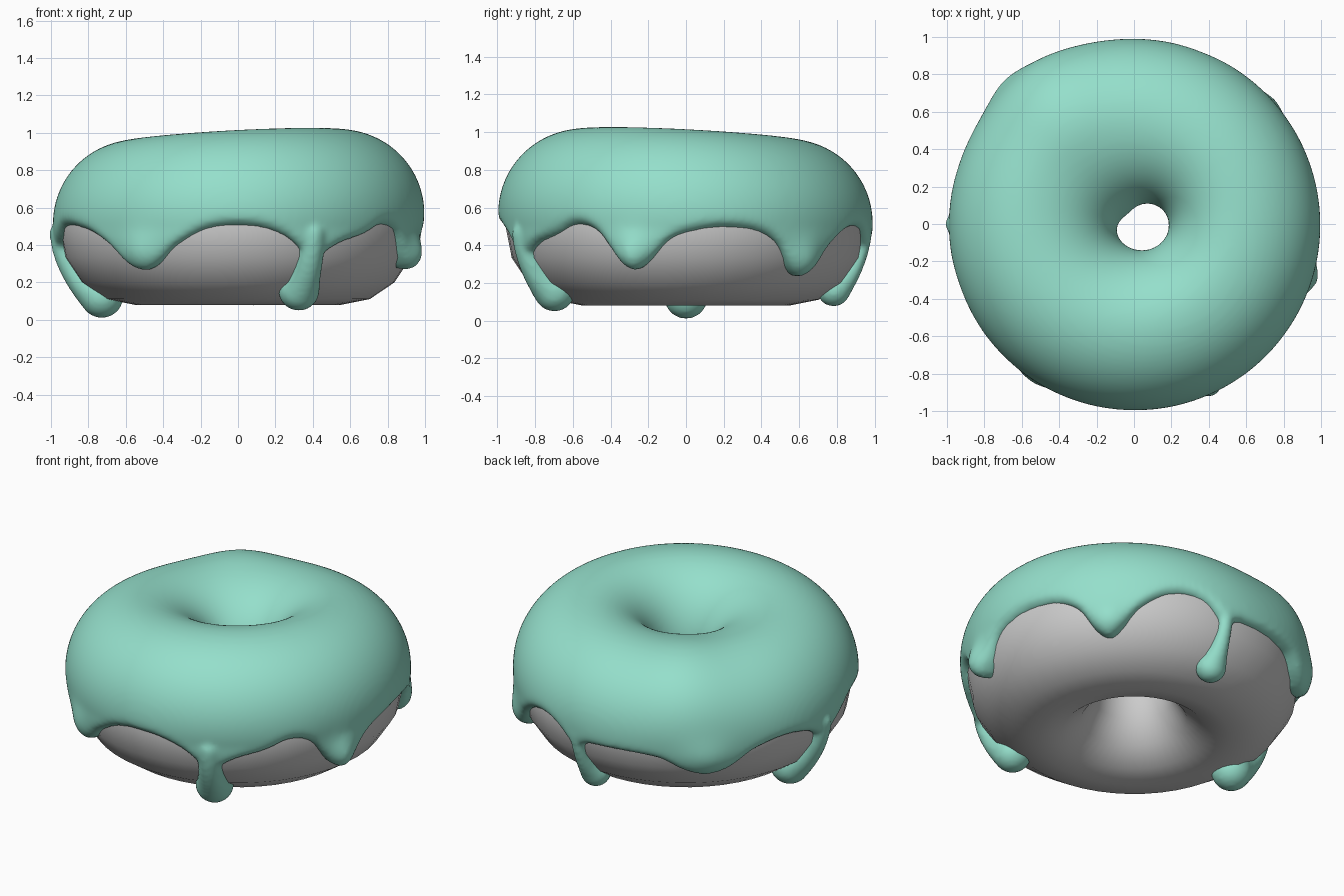
import bpy, bmesh
from math import sin, cos, pi, radians, degrees, asin, sqrt, exp
from mathutils import Vector, Matrix, kdtree

cube = bpy.data.objects.get("Cube")
if cube:
    bpy.data.objects.remove(cube)

RING, OUTER, INNER, HEIGHT, MID = 0.55, 0.405, 0.35, 0.41, 0.49


def material(name, rgb):
    mat = bpy.data.materials.new(name)
    mat.use_nodes = True
    mat.diffuse_color = (*rgb, 1)
    mat.node_tree.nodes["Principled BSDF"].inputs["Base Color"].default_value = (*rgb, 1)
    return mat


def surface(theta, phi, offset=0.0):
    """Point on the ring, pushed out along the profile direction."""
    wide = OUTER if cos(phi) > 0 else INNER
    r = RING + (wide + offset) * cos(phi)
    return Vector((r * cos(theta), r * sin(theta), MID + (HEIGHT + offset) * sin(phi)))


def profile_angle(z):
    return asin((z - MID) / HEIGHT)


def add_grid(bm, rows):
    """Closed in both directions."""
    grid = [[bm.verts.new(p) for p in row] for row in rows]
    n, m = len(grid), len(grid[0])
    for i in range(n):
        for j in range(m):
            a, b = grid[i], grid[(i + 1) % n]
            bm.faces.new((a[j], b[j], b[(j + 1) % m], a[(j + 1) % m]))


def make_object(name, bm, mat):
    bmesh.ops.recalc_face_normals(bm, faces=bm.faces)
    for f in bm.faces:
        f.smooth = True
    mesh = bpy.data.meshes.new(name)
    bm.to_mesh(mesh)
    bm.free()
    mesh.materials.append(mat)
    obj = bpy.data.objects.new(name, mesh)
    bpy.context.collection.objects.link(obj)
    return obj


# Dough ring
SEG, SIDES = 48, 16
bm = bmesh.new()
add_grid(bm, [[surface(2 * pi * i / SEG, 2 * pi * j / SIDES) for j in range(SIDES)]
              for i in range(SEG)])
make_object("dough_ring", bm, material("dough grey", (0.6, 0.6, 0.6)))

# Wavy icing edge: angle around the ring, height of the edge
EDGE = [(-180, .37), (-172, .43), (-163, .5), (-147, .48), (-137, .41),
        (-129, .3), (-123, .265), (-117, .3), (-110, .4), (-99, .49), (-85, .5),
        (-75, .45), (-65, .34), (-55, .41), (-45, .46), (-37, .51), (-29, .47),
        (-22, .32), (-17, .27), (-12, .31), (-5, .43), (4, .48), (13, .495),
        (24, .47), (31, .4), (36, .28), (41, .235), (46, .28), (52, .39), (61, .48),
        (70, .5), (77, .46), (83, .38), (90, .42), (115, .41), (124, .34),
        (132, .305), (140, .34), (149, .43), (161, .47), (172, .44), (180, .37)]


def edge_angle(theta):
    """Smooth cubic through the edge points."""
    deg = degrees(theta)
    last = len(EDGE) - 1
    i = max(k for k in range(last) if EDGE[k][0] <= deg + 1e-6)

    def slope(k):
        (a, za), (b, zb) = EDGE[max(k - 1, 0)], EDGE[min(k + 1, last)]
        return 0 if k in (0, last) else (zb - za) / (b - a)

    (a, za), (b, zb) = EDGE[i], EDGE[i + 1]
    t, span = (deg - a) / (b - a), b - a
    z = (za * (1 + 2 * t) * (1 - t) ** 2 + zb * t * t * (3 - 2 * t)
         + span * (slope(i) * t * (1 - t) ** 2 - slope(i + 1) * t * t * (1 - t)))
    return profile_angle(z)


COLS, ROWS = 300, 48
INSIDE_EDGE = radians(183)
ROUND = 0.055
thetas = [-pi + 2 * pi * i / COLS for i in range(COLS)]
edges = [edge_angle(t) for t in thetas]

tree = kdtree.KDTree(COLS)
for i, (t, e) in enumerate(zip(thetas, edges)):
    tree.insert((t * 0.9, e * OUTER, 0), i)
tree.balance()

# Swellings of the icing: angle, height, thickness, spread around, spread up
SWELLS = [(-123, .36, .035, .1, .09), (-17, .36, .06, .08, .09), (41, .33, .045, .1, .09),
          (132, .42, .035, .15, .1), (124, .75, .045, .28, .35)]


def icing_offset(theta, phi):
    """Thick and tilted on top, swollen at drips, rounded off towards both edges."""
    full = 0.034 + max(0, sin(phi)) * (0.053 + 0.04 * cos(theta + pi / 4))
    full += max(0, -cos(phi)) ** 2 * (0.04 - 0.057 * cos(theta) + 0.03 * sin(theta)
                                      - 0.014 * cos(2 * theta) - 0.006 * sin(2 * theta))
    for angle, z, height, around, up in SWELLS:
        u = (theta - radians(angle)) * 0.9 / around
        v = (phi - profile_angle(z)) * OUTER / up
        full += height * exp(-u * u - v * v)
    dist = tree.find((theta * 0.9, phi * OUTER, 0))[2]
    dist = min(dist, (INSIDE_EDGE - phi) * INNER, ROUND)
    return full * sqrt(max(0, 1 - (1 - dist / ROUND) ** 2))


# Icing shell, outer skin then hidden skin inside the dough
bm = bmesh.new()
rows = []
for t, e in zip(thetas, edges):
    phis = [INSIDE_EDGE + (e - INSIDE_EDGE) * j / (ROWS - 1) for j in range(ROWS)]
    skin = [surface(t, p, icing_offset(t, p)) for p in phis]
    rows.append(skin + [surface(t, p, -0.045) for p in reversed(phis)])
add_grid(bm, rows)


def add_drip(angle, z_top, z_tip, r_top, r_tip, sink):
    """Chain of beads running down the dough into a rounded drop."""
    top, tip, steps = profile_angle(z_top), profile_angle(z_tip), 14
    for k in range(steps + 1):
        t = k / steps
        radius = r_top + (r_tip - r_top) * t ** 3
        at = surface(radians(angle), top + (tip - top) * t, -sink)
        bmesh.ops.create_uvsphere(bm, u_segments=20, v_segments=12, radius=radius,
                                  matrix=Matrix.Translation(at))


# Long drips
add_drip(180, .46, .123, .06, .118, .005)
add_drip(-65, .46, .15, .07, .112, .012)
add_drip(84, .46, .16, .043, .09, .005)

# Fuse shell and drips into one soft skin
icing = make_object("icing", bm, material("mint icing", (0.3, 0.74, 0.6)))
fuse = icing.modifiers.new("Fuse", 'REMESH')
fuse.mode = 'VOXEL'
fuse.voxel_size = 0.015
fuse.use_smooth_shade = True
soften = icing.modifiers.new("Soften", 'SMOOTH')
soften.factor = 0.5
soften.iterations = 8
